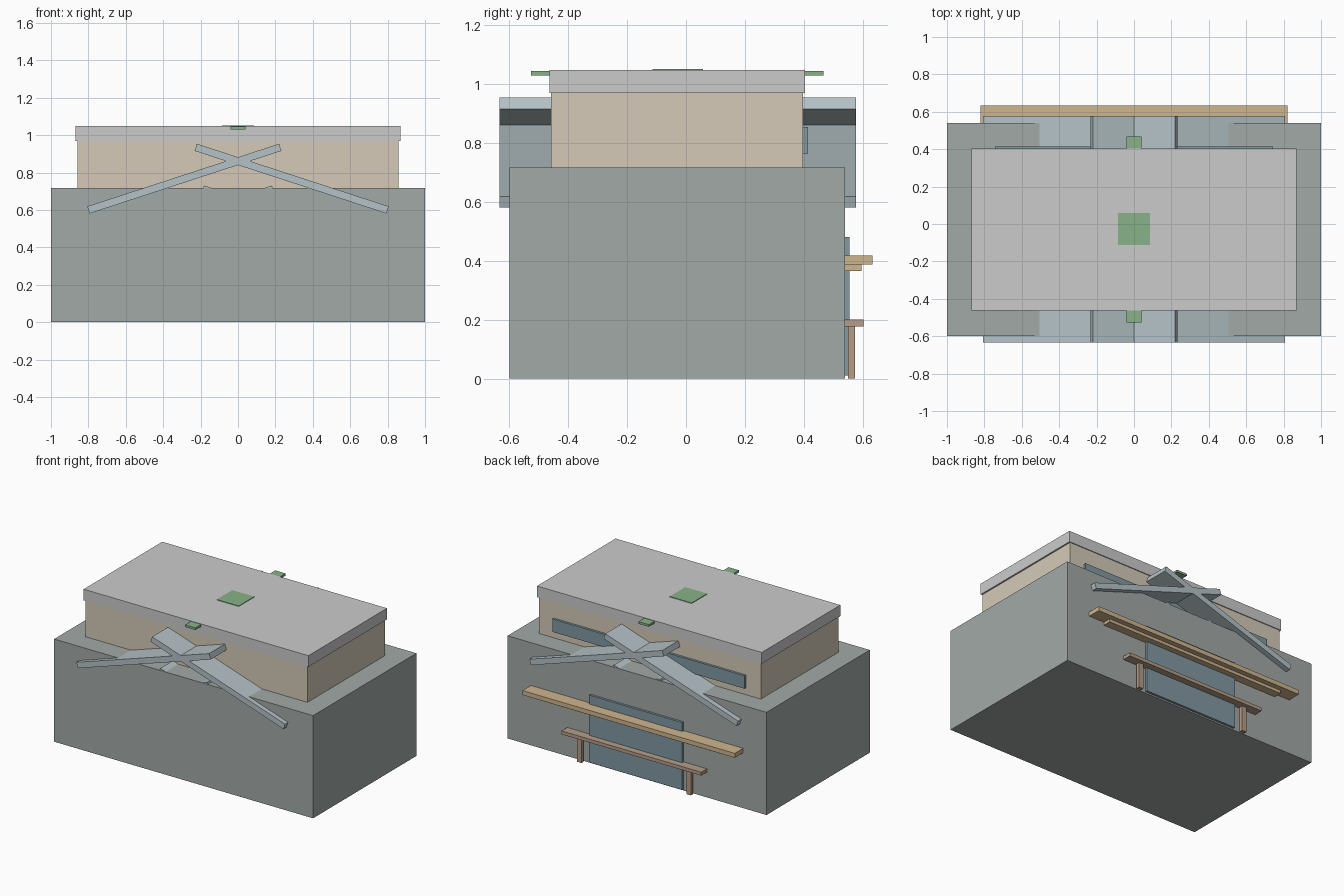
import bpy
from math import atan2, hypot
from mathutils import Matrix

if "Cube" in bpy.data.objects:
    bpy.data.objects.remove(bpy.data.objects["Cube"])


def material(name, rgb):
    m = bpy.data.materials.new(name)
    m.diffuse_color = (*rgb, 1)
    m.use_nodes = True
    m.node_tree.nodes["Principled BSDF"].inputs["Base Color"].default_value = m.diffuse_color
    return m


concrete = material("concrete", (0.36, 0.40, 0.39))
plaster = material("plaster", (0.66, 0.59, 0.48))
pale = material("pale_roof", (0.60, 0.63, 0.63))
steel = material("steel_blue", (0.46, 0.54, 0.57))
glass = material("glass", (0.22, 0.32, 0.36))
wood = material("wood", (0.62, 0.46, 0.27))
dark_wood = material("dark_wood", (0.46, 0.34, 0.25))
green = material("green", (0.25, 0.45, 0.25))


def box(name, x, y, z, mat):
    """Box from (min, max) ranges."""
    bpy.ops.mesh.primitive_cube_add(size=1)
    ob = bpy.context.object
    ob.name = name
    spans = (x, y, z)
    size = [b - a for a, b in spans]
    mid = [(a + b) / 2 for a, b in spans]
    ob.data.transform(Matrix.Translation(mid) @ Matrix.Diagonal((*size, 1)))
    ob.data.materials.append(mat)
    return ob


def sloped_plank(name, low, high, y, thick, mat):
    """Plank running between two points in the xz plane, deep along y."""
    dx, dz = high[0] - low[0], high[1] - low[1]
    half = hypot(dx, dz) / 2
    ob = box(name, (-half, half), y, (-thick / 2, thick / 2), mat)
    ob.data.transform(Matrix.Rotation(-atan2(dz, dx), 4, 'Y'))
    ob.location = ((low[0] + high[0]) / 2, 0, (low[1] + high[1]) / 2)
    return ob


# Main volumes
box("lower_block", (-1, 1), (-0.60, 0.54), (0, 0.717), concrete)
box("upper_block", (-0.857, 0.857), (-0.458, 0.398), (0, 0.98), plaster)
box("flat_roof", (-0.868, 0.868), (-0.463, 0.404), (0.97, 1.048), pale)

# Crossed gable planks, large pair and nearly buried small pair
for side, s in (("left", -1), ("right", 1)):
    sloped_plank("gable_plank_" + side, (s * 0.80, 0.60), (-s * 0.226, 0.935),
                 (-0.633, 0.577), 0.04, steel)
    sloped_plank("small_gable_plank_" + side, (s * 0.55, 0.475), (-s * 0.187, 0.714),
                 (-0.597, 0.537), 0.035, steel)

# Ridge bar and roof patch
box("ridge_bar", (-0.04, 0.04), (-0.527, 0.468), (1.03, 1.045), green)
box("roof_patch", (-0.085, 0.085), (-0.113, 0.058), (1.04, 1.052), green)

# Back wall: window strip and door panel
box("window_strip", (-0.743, 0.743), (0.39, 0.414), (0.765, 0.855), glass)
box("door_panel", (-0.36, 0.36), (0.53, 0.556), (0.01, 0.48), glass)

# Back wall: awning shelf and its batten
box("awning", (-0.82, 0.82), (0.53, 0.633), (0.387, 0.418), wood)
box("awning_batten", (-0.70, 0.70), (0.53, 0.597), (0.366, 0.388), wood)

# Bench
box("bench_seat", (-0.54, 0.54), (0.53, 0.603), (0.176, 0.20), dark_wood)
for side, s in (("left", -1), ("right", 1)):
    box("bench_leg_" + side, sorted((s * 0.405, s * 0.44)), (0.55, 0.574), (0, 0.177), dark_wood)
